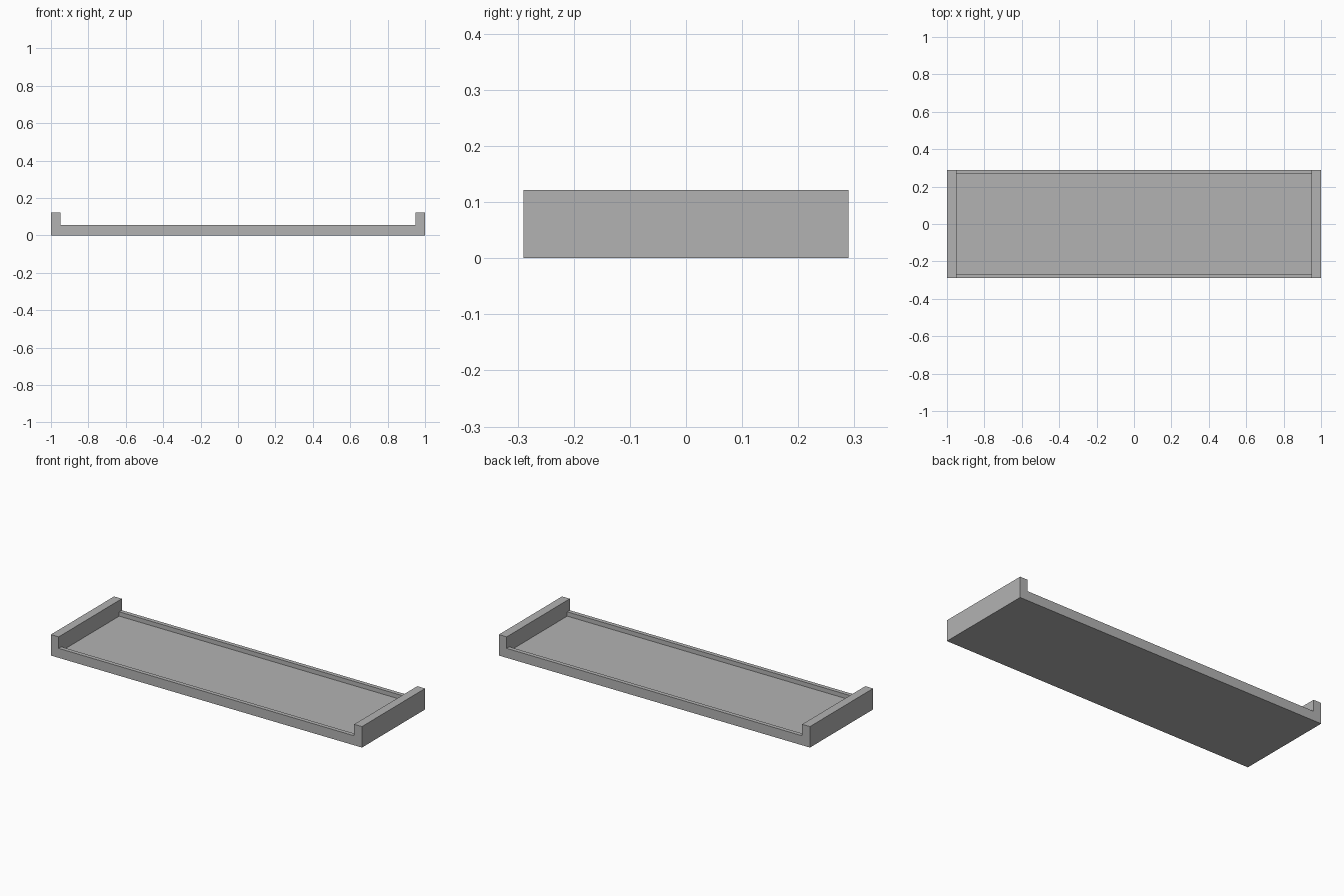
import bpy
import bmesh
from mathutils import Matrix, Vector

if "Cube" in bpy.data.objects:
    bpy.data.objects.remove(bpy.data.objects["Cube"], do_unlink=True)

HALF_X, HALF_Y = 1.0, 0.29
INNER_X, INNER_Y = 0.95, 0.266
FLOOR_Z, RAIL_Z, END_Z = 0.03, 0.055, 0.122

grey = bpy.data.materials.new("plain grey")
grey.use_nodes = True
colour = (0.45, 0.45, 0.45, 1)
grey.diffuse_color = colour
grey.node_tree.nodes["Principled BSDF"].inputs["Base Color"].default_value = colour


def raise_faces(bm, height, rule):
    """Extrude the upward faces chosen by the rule up to a height."""
    bm.normal_update()
    chosen = [f for f in bm.faces
              if f.normal.z > 0.5 and rule(f.calc_center_median())]
    result = bmesh.ops.extrude_face_region(bm, geom=chosen)
    for item in result["geom"]:
        if isinstance(item, bmesh.types.BMVert):
            item.co.z = height


# Floor slab, scored where the rails and end walls stand
bm = bmesh.new()
size = Matrix.Diagonal((2 * HALF_X, 2 * HALF_Y, FLOOR_Z, 1))
bmesh.ops.create_cube(bm, size=1,
                      matrix=Matrix.Translation((0, 0, FLOOR_Z / 2)) @ size)
for axis, offset in ((Vector((1, 0, 0)), INNER_X), (Vector((0, 1, 0)), INNER_Y)):
    for side in (-1, 1):
        bmesh.ops.bisect_plane(bm, geom=bm.verts[:] + bm.edges[:] + bm.faces[:],
                               plane_co=axis * offset * side, plane_no=axis)

# Low rim all round, then the taller end walls
raise_faces(bm, RAIL_Z, lambda c: abs(c.x) > INNER_X or abs(c.y) > INNER_Y)
raise_faces(bm, END_Z, lambda c: abs(c.x) > INNER_X)

# Clean up the flat seams
bmesh.ops.dissolve_limit(bm, angle_limit=0.01, verts=bm.verts[:], edges=bm.edges[:])
bmesh.ops.recalc_face_normals(bm, faces=bm.faces[:])

mesh = bpy.data.meshes.new("tray")
bm.to_mesh(mesh)
bm.free()
mesh.materials.append(grey)
tray = bpy.data.objects.new("tray", mesh)
bpy.context.collection.objects.link(tray)
